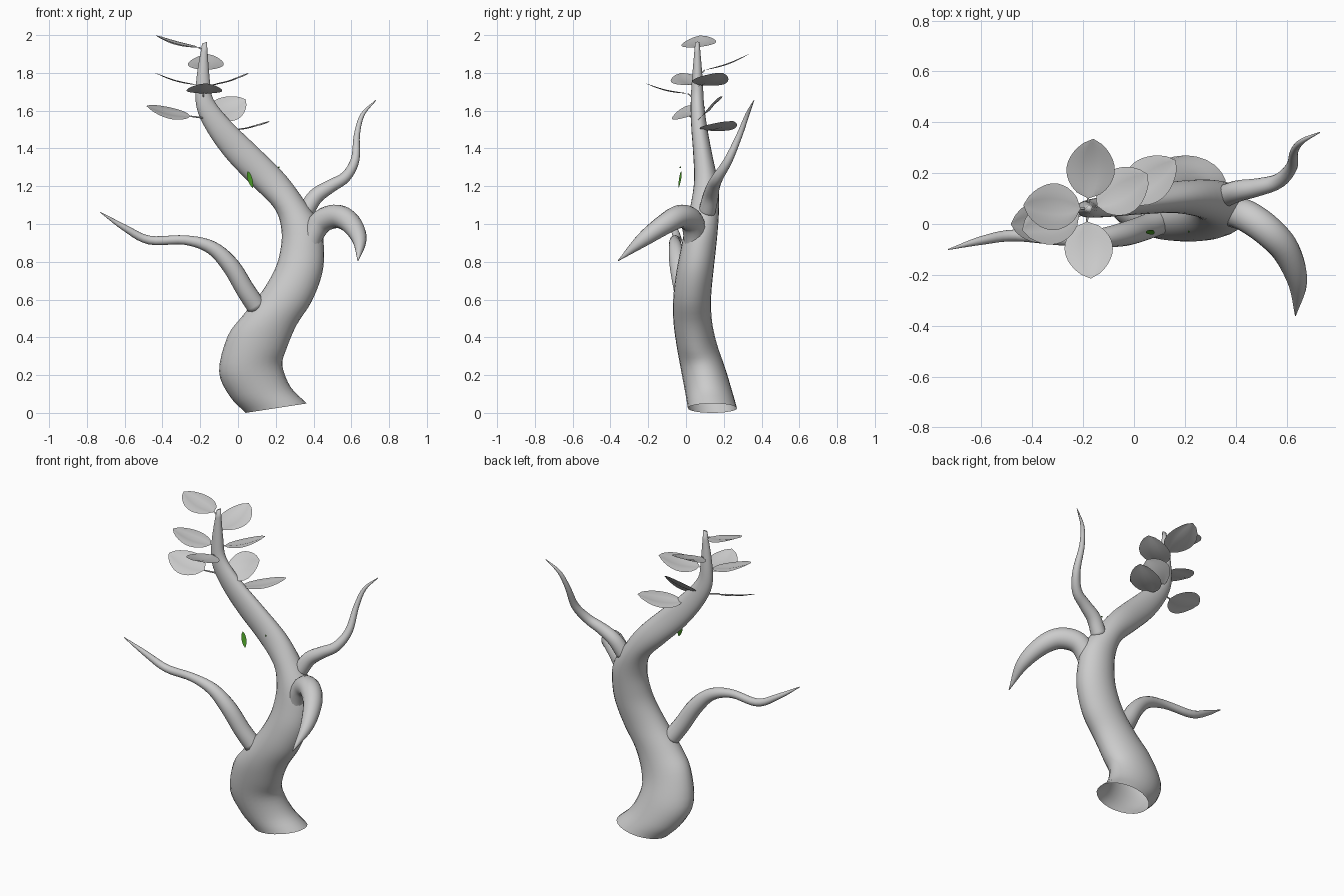
import bpy, bmesh, math
from mathutils import Vector


def material(name, col):
    m = bpy.data.materials.new(name)
    m.diffuse_color = (*col, 1)
    return m


GREY = material("pale grey", (0.6, 0.6, 0.6))
GREEN = material("leaf green", (0.07, 0.33, 0.02))


def finish(bm, name, mat):
    bmesh.ops.remove_doubles(bm, verts=bm.verts, dist=0.0004)
    me = bpy.data.meshes.new(name)
    bm.to_mesh(me)
    bm.free()
    for p in me.polygons:
        p.use_smooth = True
    me.materials.append(mat)
    ob = bpy.data.objects.new(name, me)
    bpy.context.collection.objects.link(ob)
    return ob


def spline(pts, n):
    """Catmull-Rom through tuples of any length."""
    ext = [[2 * a - b for a, b in zip(pts[0], pts[1])]] + [list(p) for p in pts]
    ext.append([2 * a - b for a, b in zip(pts[-1], pts[-2])])
    out = []
    for i in range(1, len(ext) - 2):
        for k in range(n):
            t = k / n
            out.append([0.5 * (2 * b + (c - a) * t + (2 * a - 5 * b + 4 * c - d) * t * t
                               + (3 * b - a - 3 * c + d) * t ** 3)
                        for a, b, c, d in zip(*ext[i - 1:i + 3])])
    return out + [list(pts[-1])]


def skin(rings, name, mat, start_cap, sides=20):
    """Loft rings given as (centre, axis_u, axis_v)."""
    bm = bmesh.new()
    loops = []
    for c, u, v in rings:
        loops.append([bm.verts.new(c + u * math.cos(a) + v * math.sin(a))
                      for a in (2 * math.pi * i / sides for i in range(sides))])
    for lo, hi in zip(loops, loops[1:]):
        for i in range(sides):
            j = (i + 1) % sides
            bm.faces.new((lo[i], lo[j], hi[j], hi[i]))
    bm.faces.new(loops[-1])
    if start_cap:
        bm.faces.new(loops[0][::-1])
    return finish(bm, name, mat)


def tube(pts, name, mat=GREY, n=5, sides=16):
    """Tapered round limb through (x, y, z, radius) points."""
    s = spline(pts, n)
    cs = [Vector(p[:3]) for p in s]
    u = Vector((0.3, 1, 0.1))
    rings = []
    for i, c in enumerate(cs):
        t = (cs[min(i + 1, len(cs) - 1)] - cs[max(i - 1, 0)]).normalized()
        u = (u - t * u.dot(t)).normalized()
        r = max(s[i][3], 0.002)
        rings.append((c, u * r, t.cross(u) * r))
    return skin(rings, name, mat, True, sides)


def leaf(name, base, tip, normal, width, mat=GREY, rows=12):
    """Folded oval blade with a pointed tip."""
    b, e = Vector(base), Vector(tip)
    d = e - b
    side = Vector(normal).cross(d).normalized()
    up = d.cross(side).normalized()
    bm = bmesh.new()
    grid = []
    for i in range(rows + 1):
        t = i / rows
        w = width / 2 * max(math.sin(math.pi * t ** 0.9), 0) ** 0.65
        arch = width * 0.07 * math.sin(math.pi * t)
        grid.append([bm.verts.new(b + d * t + side * w * s
                                  + up * (w * (0.22 * abs(s) - 0.18 * s * s) - arch))
                     for s in (-1, -0.66, -0.33, 0, 0.33, 0.66, 1)])
    for r0, r1 in zip(grid, grid[1:]):
        for j in range(6):
            bm.faces.new((r0[j], r1[j], r1[j + 1], r0[j + 1]))
    return finish(bm, name, mat)


# trunk: left edge x,z / right edge x,z / centre y / depth radius
TRUNK = [
    (0.04, 0.00, 0.365, 0.05, 0.14, 0.13), (-0.045, 0.09, 0.28, 0.135, 0.12, 0.125),
    (-0.10, 0.22, 0.235, 0.25, 0.09, 0.118), (-0.055, 0.405, 0.255, 0.335, 0.055, 0.107),
    (0.025, 0.515, 0.31, 0.465, 0.035, 0.102), (0.125, 0.64, 0.39, 0.59, 0.033, 0.10),
    (0.195, 0.76, 0.445, 0.735, 0.047, 0.098), (0.225, 0.865, 0.455, 0.865, 0.065, 0.093),
    (0.23, 0.97, 0.435, 0.99, 0.082, 0.087), (0.195, 1.08, 0.35, 1.125, 0.10, 0.075),
    (0.08, 1.20, 0.25, 1.26, 0.105, 0.062), (-0.055, 1.34, 0.105, 1.405, 0.088, 0.05),
    (-0.16, 1.485, -0.035, 1.54, 0.07, 0.042), (-0.22, 1.62, -0.13, 1.66, 0.06, 0.035),
    (-0.22, 1.77, -0.15, 1.77, 0.06, 0.028), (-0.19, 1.955, -0.165, 1.965, 0.06, 0.012)]
rings = []
for lx, lz, rx, rz, yc, ry in spline(TRUNK, 4):
    rings.append((Vector(((lx + rx) / 2, yc, (lz + rz) / 2)),
                  Vector(((rx - lx) / 2, 0, (rz - lz) / 2)), Vector((0, ry, 0))))
skin(rings, "trunk", GREY, False, 24)

# three bare branches
tube([(0.10, 0.01, 0.56, 0.052), (0.04, -0.015, 0.65, 0.05), (-0.04, -0.04, 0.78, 0.047),
      (-0.14, -0.055, 0.875, 0.036), (-0.28, -0.06, 0.915, 0.025), (-0.47, -0.045, 0.915, 0.023),
      (-0.60, -0.065, 0.98, 0.017), (-0.73, -0.10, 1.063, 0.002)], "left_branch")
tube([(0.355, 0.11, 1.06, 0.045), (0.41, 0.13, 1.145, 0.042), (0.49, 0.145, 1.20, 0.035),
      (0.57, 0.17, 1.25, 0.029), (0.62, 0.225, 1.34, 0.023), (0.63, 0.285, 1.475, 0.016),
      (0.66, 0.325, 1.58, 0.011), (0.73, 0.36, 1.655, 0.002)], "right_branch")
tube([(0.37, 0.04, 0.82, 0.05), (0.39, 0.045, 0.93, 0.058), (0.445, 0.03, 1.015, 0.063),
      (0.53, -0.03, 1.04, 0.062), (0.60, -0.11, 1.00, 0.055), (0.643, -0.23, 0.915, 0.038),
      (0.635, -0.36, 0.805, 0.002)], "front_branch")

# crown leaves: stem root, blade base, blade tip, facing, width
LEAVES = [
    ((-0.178, 0.06, 1.92), (-0.21, 0.06, 1.935), (-0.435, 0.075, 1.998), (0.1, -0.1, 1), 0.185),
    ((-0.18, 0.07, 1.79), (-0.18, 0.10, 1.815), (-0.16, 0.335, 1.90), (0, -0.3, 1), 0.19),
    ((-0.185, 0.06, 1.71), (-0.215, 0.04, 1.735), (-0.44, -0.025, 1.80), (0.3, 0, 1), 0.18),
    ((-0.185, 0.06, 1.70), (-0.145, 0.07, 1.735), (0.055, 0.195, 1.80), (-0.3, 0, 1), 0.185),
    ((-0.18, 0.05, 1.66), (-0.185, 0.01, 1.69), (-0.17, -0.215, 1.745), (0, 0.3, 1), 0.19),
    ((-0.17, 0.05, 1.56), (-0.25, 0.02, 1.57), (-0.485, 0.0, 1.625), (0.2, -0.35, 1), 0.185),
    ((-0.16, 0.06, 1.54), (-0.14, 0.085, 1.575), (0.04, 0.16, 1.66), (0, -0.68, 0.73), 0.19),
    ((-0.10, 0.08, 1.48), (-0.045, 0.10, 1.495), (0.165, 0.25, 1.545), (-0.2, 0, 1), 0.18)]
for i, (root, base, tip, facing, width) in enumerate(LEAVES, 1):
    leaf(f"leaf_{i}", base, tip, facing, width)
    tube([(*root, 0.005), (*base, 0.004)], f"leaf_stem_{i}", n=2, sides=6)

# small green loose leaf and a speck
leaf("green_leaf", (0.052, -0.026, 1.28), (0.078, -0.04, 1.19), (0.5, -1, 0), 0.028, GREEN)
tube([(0.215, -0.03, 1.296, 0.004), (0.217, -0.03, 1.304, 0.003)], "speck", GREEN, 1, 6)
